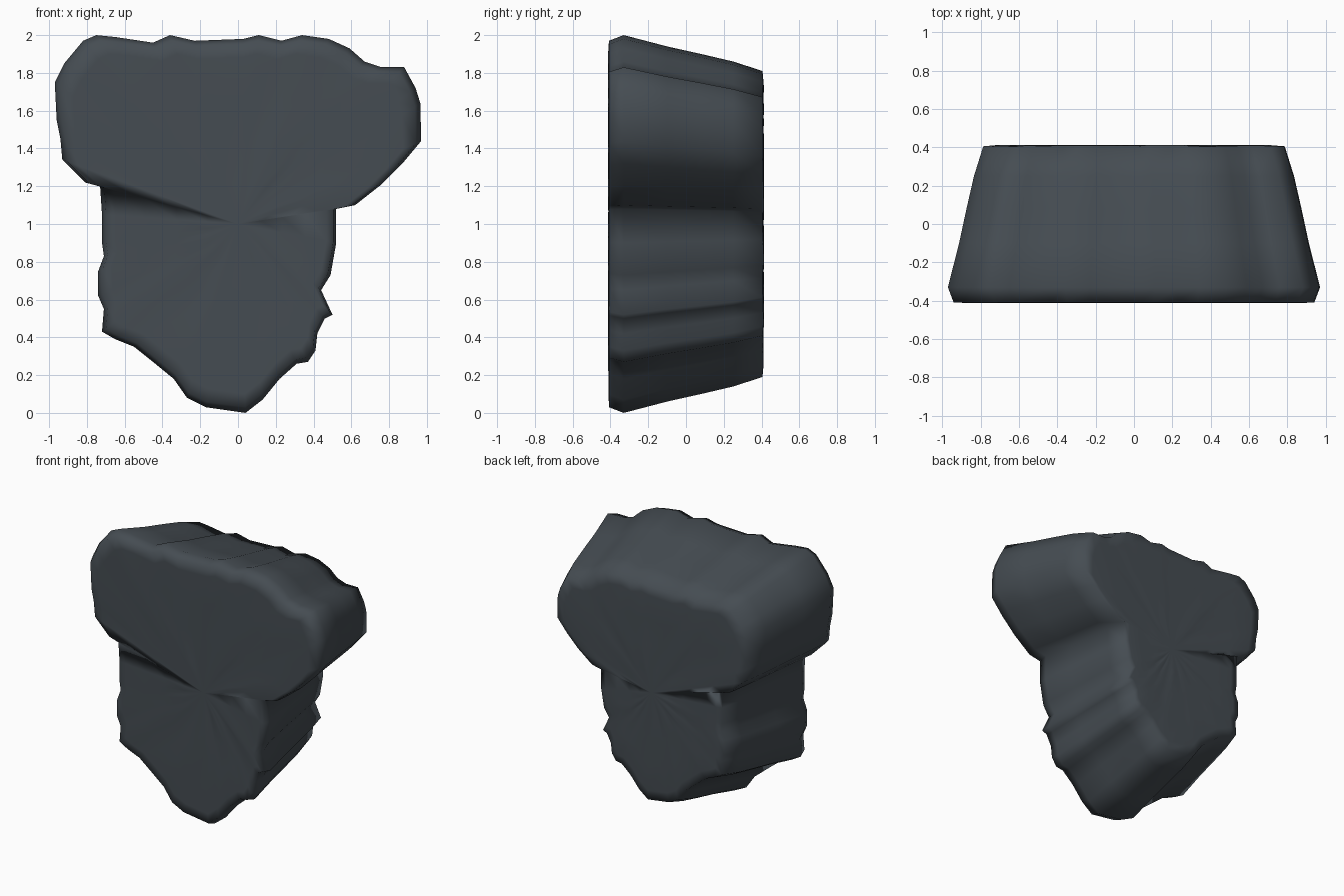
import bpy, bmesh, random

random.seed(4)

# Rugged front outline (x, z), clockwise from the left shoulder
OUTLINE = [
    (-.97, 1.75), (-.92, 1.85), (-.82, 1.97), (-.75, 2.0), (-.65, 1.99), (-.45, 1.96),
    (-.36, 2.0), (-.23, 1.97), (.03, 1.98), (.11, 2.0), (.23, 1.97), (.34, 2.0),
    (.48, 1.98), (.59, 1.93), (.67, 1.86), (.76, 1.83), (.88, 1.83), (.94, 1.72),
    (.965, 1.64), (.97, 1.44), (.87, 1.32), (.76, 1.21), (.62, 1.10), (.52, 1.08),
    (.52, .9), (.49, .73), (.44, .65), (.50, .52), (.46, .50), (.42, .42),
    (.41, .33), (.37, .27), (.31, .26), (.22, .18), (.13, .07), (.04, .0),
    (-.17, .03), (-.27, .08), (-.34, .18), (-.45, .27), (-.55, .35), (-.65, .39),
    (-.72, .43), (-.71, .55), (-.74, .62), (-.74, .75), (-.71, .83), (-.72, .90),
    (-.72, 1.05), (-.73, 1.20), (-.81, 1.22), (-.93, 1.34), (-.94, 1.45), (-.96, 1.55)]

# (depth y, scale about the middle): front cap, tapering sides, back cap
FRONT = [(-.41, .22), (-.41, .45), (-.41, .68), (-.41, .9)]
SIDES = [(-.408, .97), (-.33, 1.0), (-.1, .94), (.08, .9), (.25, .86), (.405, .81)]
BACK = [(.41, .74), (.41, .55), (.41, .36), (.41, .18)]

bm = bmesh.new()


def ring(y, s, rough):
    return [bm.verts.new((x * s, y + random.uniform(-rough, rough), 1 + (z - 1) * s))
            for x, z in OUTLINE]


rings = ([ring(y, s, .003) for y, s in FRONT]
         + [ring(y, s, 0) for y, s in SIDES]
         + [ring(y, s, .003) for y, s in BACK])
n = len(OUTLINE)
for a, b in zip(rings, rings[1:]):
    for i in range(n):
        j = (i + 1) % n
        bm.faces.new((a[i], a[j], b[j], b[i]))

# Close the middle of both caps
for r, y in ((rings[0], -.41), (rings[-1], .41)):
    c = bm.verts.new((0, y, 1))
    for i in range(n):
        bm.faces.new((r[i], r[(i + 1) % n], c))

bmesh.ops.recalc_face_normals(bm, faces=bm.faces)
for f in bm.faces:
    f.smooth = True

mesh = bpy.data.meshes.new("rock_slab")
bm.to_mesh(mesh)
bm.free()
rock = bpy.data.objects.new("rock_slab", mesh)
bpy.context.collection.objects.link(rock)

# Dark slate colour
mat = bpy.data.materials.new("dark_slate")
mat.diffuse_color = (.06, .073, .085, 1)
mesh.materials.append(mat)
